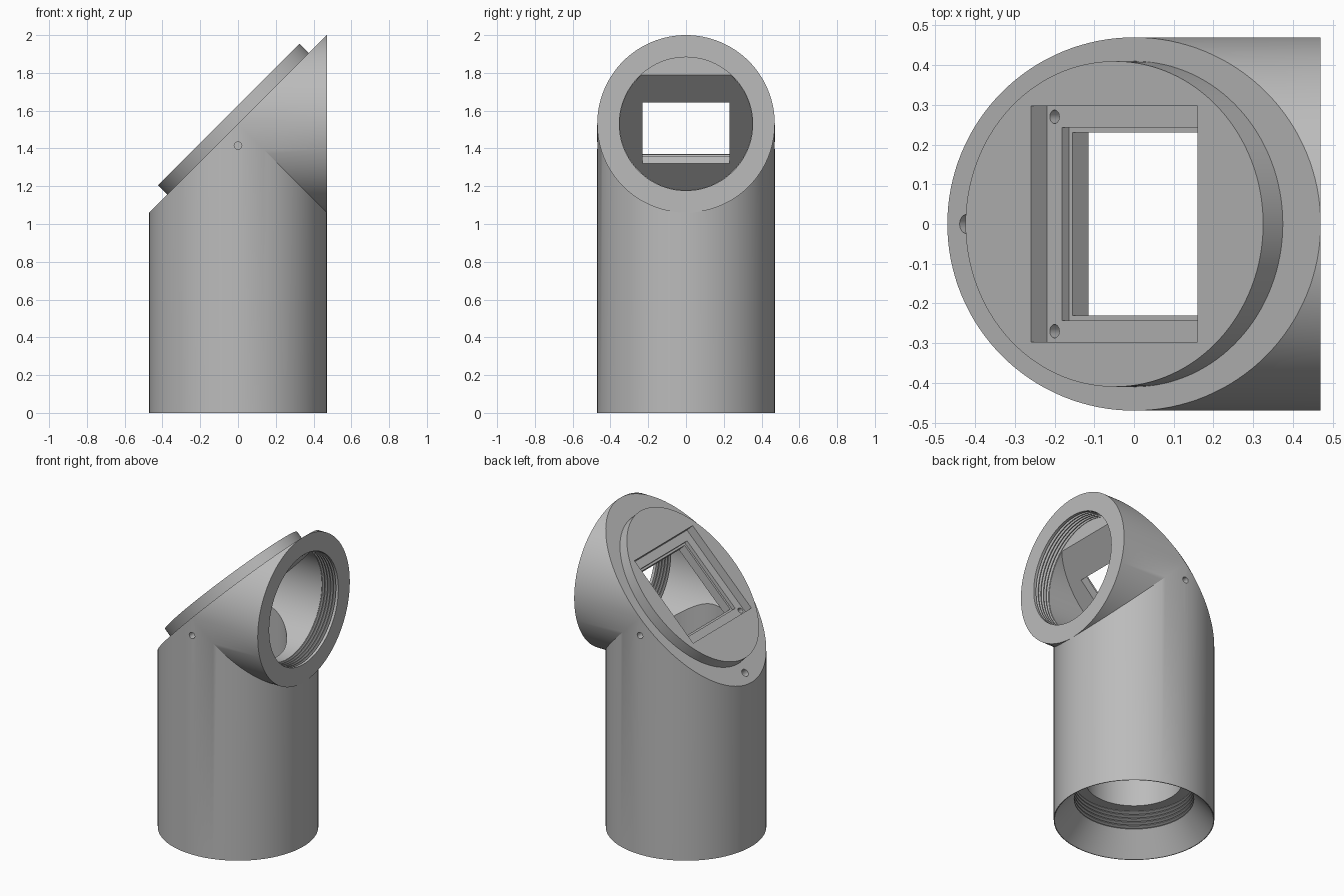
import bpy, bmesh, math
from mathutils import Matrix, Vector

if "Cube" in bpy.data.objects:
    bpy.data.objects.remove(bpy.data.objects["Cube"])

SEG = 128
R, AXIS_Z = 0.47, 1.53                     # tube radius, height of the side axis
SLOPE = Matrix.Translation((0, 0, AXIS_Z)) @ Matrix.Rotation(-math.pi / 4, 4, 'Y')
SIDE = Matrix.Translation((0, 0, AXIS_Z)) @ Matrix.Rotation(math.pi / 2, 4, 'Y')
PLATE = -0.068                             # underside of the sloped wall, in slope space

grey = bpy.data.materials.new("grey_plastic")
grey.diffuse_color = (0.5, 0.5, 0.5, 1)
grey.use_nodes = True
grey.node_tree.nodes["Principled BSDF"].inputs["Base Color"].default_value = grey.diffuse_color


def make(name, bm, matrix=None):
    if matrix:
        bm.transform(matrix)
    bmesh.ops.recalc_face_normals(bm, faces=bm.faces[:])
    me = bpy.data.meshes.new(name)
    bm.to_mesh(me)
    bm.free()
    me.materials.append(grey)
    ob = bpy.data.objects.new(name, me)
    bpy.context.collection.objects.link(ob)
    return ob


def lathe(name, profile, matrix=None, under_plate=False, sy=1.0, seg=SEG):
    """Closed solid from (radius, height) points turned about z."""
    bm = bmesh.new()
    rings = [[bm.verts.new((r * math.cos(2 * math.pi * i / seg),
                            r * sy * math.sin(2 * math.pi * i / seg), h))
              for i in range(seg)] for r, h in profile]
    for a, b in zip(rings, rings[1:]):
        for i in range(seg):
            j = (i + 1) % seg
            bm.faces.new((a[i], a[j], b[j], b[i]))
    bm.faces.new(rings[0])
    bm.faces.new(rings[-1])
    if matrix:
        bm.transform(matrix)
    if under_plate:                        # trim to the space below the sloped wall
        cut = bmesh.ops.bisect_plane(
            bm, geom=bm.verts[:] + bm.edges[:] + bm.faces[:], clear_outer=True,
            plane_co=SLOPE @ Vector((0, 0, PLATE)), plane_no=(-1, 0, 1))
        edges = [e for e in cut['geom_cut'] if isinstance(e, bmesh.types.BMEdge)]
        bmesh.ops.holes_fill(bm, edges=edges, sides=0)
    return make(name, bm)


def box(name, half, low, high):
    """Square block standing on the slope."""
    bm = bmesh.new()
    bmesh.ops.create_cube(bm, size=1)
    bm.transform(Matrix.Translation((0, 0, (low + high) / 2))
                 @ Matrix.Diagonal((2 * half, 2 * half, high - low, 1)))
    return make(name, bm, SLOPE)


def combine(target, tool, operation='DIFFERENCE'):
    mod = target.modifiers.new(tool.name, 'BOOLEAN')
    mod.object, mod.operation, mod.solver = tool, operation, 'EXACT'
    bpy.context.view_layer.objects.active = target
    bpy.ops.object.modifier_apply(modifier=mod.name)
    bpy.data.objects.remove(tool)


def thread(start, length, r, turns=5, depth=0.02):
    """Profile points of parallel grooves."""
    p = length / turns
    pts = []
    for i in range(turns):
        h = start + i * p
        pts += [(r, h + 0.15 * p), (r + depth, h + 0.45 * p),
                (r + depth, h + 0.6 * p), (r, h + 0.9 * p)]
    return pts


# Mitred elbow: upright tube and side tube under one sloped face
bm = bmesh.new()
foot, crown, start, end = [], [], [], []
for i in range(SEG):
    a = 2 * math.pi * i / SEG
    c, s = R * math.cos(a), R * math.sin(a)
    foot.append(bm.verts.new((c, s, 0)))
    crown.append(bm.verts.new((c, s, AXIS_Z - abs(c))))
    start.append(bm.verts.new((abs(c), s, AXIS_Z + c)))
    end.append(bm.verts.new((R, s, AXIS_Z + c)))
for a, b in ((foot, crown), (start, end)):
    for i in range(SEG):
        j = (i + 1) % SEG
        bm.faces.new((a[i], a[j], b[j], b[i]))
bm.faces.new(foot)
bm.faces.new(end)
q = SEG // 4
upper = [start[i % SEG] for i in range(-q, q + 1)]
lower = [crown[i] for i in range(q + 1, 3 * q)]
bm.faces.new(upper + lower)
bmesh.ops.remove_doubles(bm, verts=bm.verts[:], dist=1e-5)
body = make("elbow_housing", bm)

# Raised oval pad on the slope
combine(body, lathe("oval_pad", [(0.53, -0.03), (0.53, 0.07)], SLOPE, sy=0.41 / 0.53), 'UNION')

# Side bore, its threaded mouth, and the flared threaded upright bore
combine(body, lathe("side_bore", [(0.35, -0.6), (0.35, 0.4)], SIDE, True))
combine(body, lathe("side_thread", [(0.353, 0.354)] + thread(0.354, 0.1, 0.353)
                    + [(0.353, 0.55)], SIDE))
combine(body, lathe("upright_bore", [(0.482, -0.02), (0.35, 0.14)] + thread(0.14, 0.12, 0.35)
                    + [(0.35, 0.26), (0.285, 0.26), (0.285, 1.9)], None, True))

# Stepped square window through the sloped wall
for name, half, low in (("window_recess", 0.297, 0.013), ("window_step", 0.243, -0.011),
                        ("window_opening", 0.23, -0.12)):
    combine(body, box(name, half, low, 0.2))

# Small screw holes: window corners, slope rim, and both tube sides
for sy in (-1, 1):
    combine(body, lathe("corner_hole", [(0.017, -0.035), (0.017, 0.05)],
                        SLOPE @ Matrix.Translation((-0.27, 0.27 * sy, 0)), seg=24))
    combine(body, lathe("side_hole", [(0.02, 0.39), (0.02, 0.6)],
                        Matrix.Translation((0, 0, 1.415))
                        @ Matrix.Rotation(-sy * math.pi / 2, 4, 'X'), seg=24))
combine(body, lathe("rim_hole", [(0.024, -0.08), (0.024, 0.06)],
                    SLOPE @ Matrix.Translation((-0.597, 0, 0)), seg=24))

# Smooth round walls, crisp edges
bpy.ops.object.select_all(action='DESELECT')
body.select_set(True)
bpy.context.view_layer.objects.active = body
bpy.ops.object.shade_smooth_by_angle(angle=math.radians(25))
